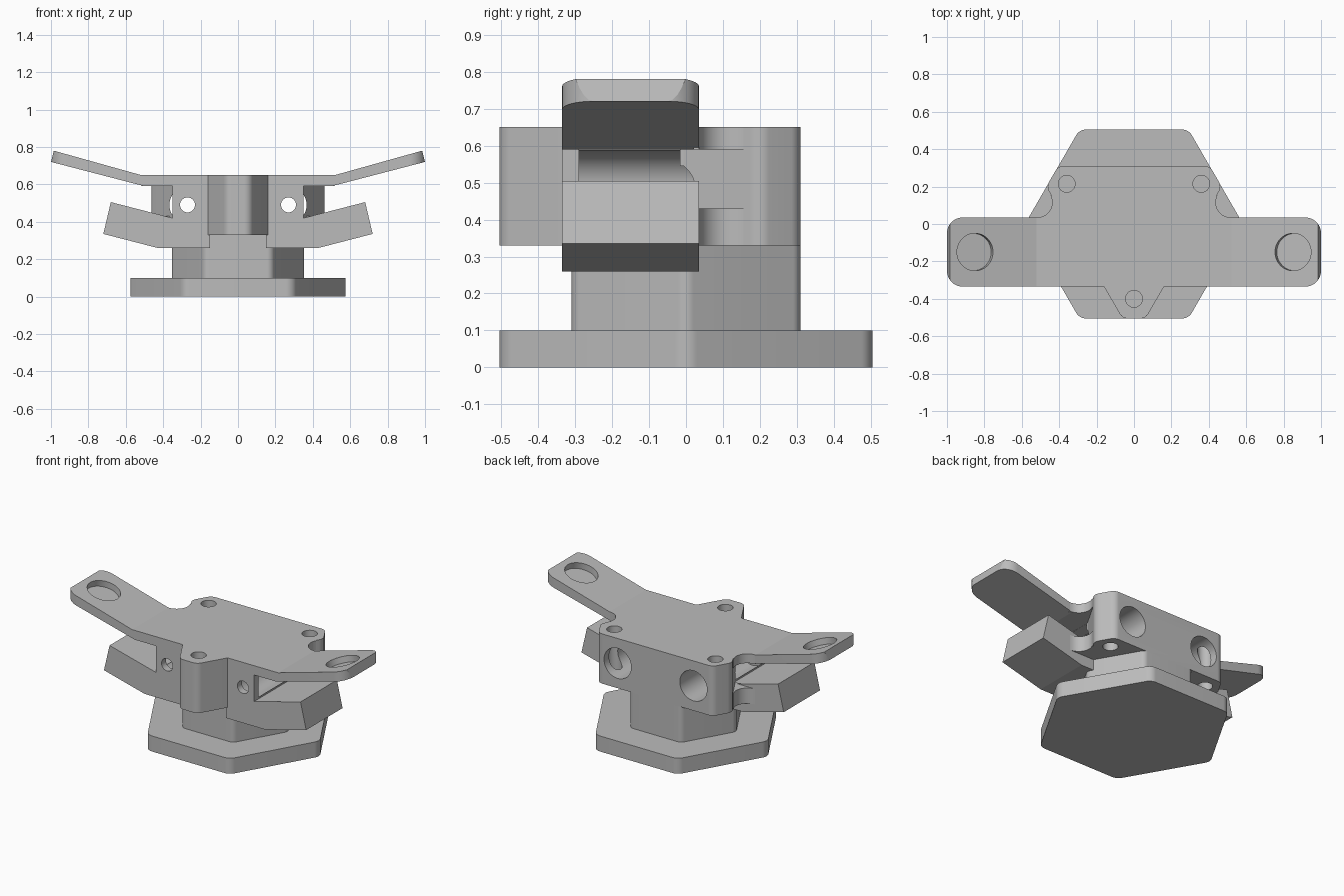
import bpy, bmesh, math
from mathutils import Vector, Matrix

if "Cube" in bpy.data.objects:
    bpy.data.objects.remove(bpy.data.objects["Cube"], do_unlink=True)

grey = bpy.data.materials.new("plain_grey")
grey.use_nodes = True
COLOUR = (0.5, 0.5, 0.5, 1)
grey.diffuse_color = COLOUR
grey.node_tree.nodes["Principled BSDF"].inputs["Base Color"].default_value = COLOUR


def finish_mesh(name, bm):
    bmesh.ops.recalc_face_normals(bm, faces=bm.faces)
    mesh = bpy.data.meshes.new(name)
    bm.to_mesh(mesh)
    bm.free()
    mesh.materials.append(grey)
    obj = bpy.data.objects.new(name, mesh)
    bpy.context.collection.objects.link(obj)
    return obj


def prism(name, outline, low, high, along_y=False):
    """Extrude an outline: a plan along z, or a front profile along y."""
    bm = bmesh.new()
    place = (lambda p, d: (p[0], d, p[1])) if along_y else (lambda p, d: (p[0], p[1], d))
    face = bm.faces.new([bm.verts.new(place(p, low)) for p in outline])
    out = bmesh.ops.extrude_face_region(bm, geom=[face])
    shift = Vector(place((0, 0), high - low))
    bmesh.ops.translate(bm, vec=shift, verts=[v for v in out["geom"] if isinstance(v, bmesh.types.BMVert)])
    return finish_mesh(name, bm)


def cylinder(name, centre, radius, length, turn):
    bm = bmesh.new()
    bmesh.ops.create_cone(bm, cap_ends=True, segments=48, radius1=radius, radius2=radius,
                          depth=length, matrix=Matrix.Translation(centre) @ turn)
    return finish_mesh(name, bm)


def rounded(corners, radius, steps=10):
    """Round every corner of a convex outline."""
    points = []
    for i, corner in enumerate(corners):
        c = Vector(corner)
        a = (Vector(corners[i - 1]) - c).normalized()
        b = (Vector(corners[(i + 1) % len(corners)]) - c).normalized()
        half = a.angle(b) / 2
        centre = c + (a + b).normalized() * radius / math.sin(half)
        start = c + a * radius / math.tan(half) - centre
        end = c + b * radius / math.tan(half) - centre
        sweep = math.pi - 2 * half
        for k in range(steps + 1):
            t = k / steps
            points.append(centre + (start * math.sin((1 - t) * sweep) + end * math.sin(t * sweep)) / math.sin(sweep))
    return points


def mirrored(half):
    return half + [(-x, y) for x, y in reversed(half)]


def combine(target, tool, operation):
    mod = target.modifiers.new("combine", "BOOLEAN")
    mod.operation, mod.solver, mod.object = operation, "EXACT", tool
    graph = bpy.context.evaluated_depsgraph_get()
    mesh = bpy.data.meshes.new_from_object(target.evaluated_get(graph))
    target.modifiers.clear()
    target.data = mesh
    bpy.data.objects.remove(tool, do_unlink=True)


def hexagon(apothem):
    r = apothem / math.cos(math.pi / 6)
    return [(r * math.cos(i * math.pi / 3), r * math.sin(i * math.pi / 3)) for i in range(6)]


# Foot and neck
base = prism("base_plate", rounded(hexagon(0.505), 0.06), 0, 0.1)
neck = prism("neck", rounded(hexagon(0.31), 0.04), 0.1, 0.33)

# Arms: front profile with upper and lower wings, ends rounded in plan
profile = mirrored([(0.52, 0.65), (0.985, 0.78), (1, 0.72), (0.5, 0.59), (0.35, 0.59), (0.35, 0.42),
                    (0.68, 0.505), (0.72, 0.335), (0.43, 0.26), (0.15, 0.26), (0.15, 0.33)])
bracket = prism("winged_bracket", profile, -0.335, 0.035, along_y=True)
ends = rounded([(1, -0.335), (1, 0.035), (-1, 0.035), (-1, -0.335)], 0.085)
combine(bracket, prism("end_rounding", ends, 0, 1), "INTERSECT")

# Three-cornered body
plan = mirrored([(0.062, -0.505), (0.469, 0.2), (0.405, 0.31)])
combine(bracket, prism("body", rounded(plan, 0.05), 0.33, 0.65), "UNION")

# Fillets where the wings meet the back of the body
for side in (1, -1):
    arc = [math.radians(270 - 12 * k) for k in range(11)]
    web = [(0.36, 0.02), (0.517, 0.02)]
    web += [(0.517 + 0.08 * math.cos(t), 0.115 + 0.08 * math.sin(t)) for t in arc] + [(0.4, 0.12)]
    web = [(side * x, y) for x, y in web]
    for low, high in ((0.59, 0.65), (0.33, 0.43)):
        combine(bracket, prism("fillet", web, low, high), "UNION")

# Holes, counterbores, side recesses and wing pockets
upright = Matrix.Identity(4)
lying = Matrix.Rotation(math.pi / 2, 4, "X")
cuts = [cylinder("screw_hole", (0, -0.4, 0.5), 0.045, 0.6, upright)]
for side in (1, -1):
    tilt = Matrix.Rotation(math.radians(-15 * side), 4, "Y")
    slot = [(side * x, z) for x, z in ((0.27, 0.43), (0.37, 0.43), (0.37, 0.589), (0.27, 0.589))]
    cuts += [
        cylinder("screw_hole", (side * 0.36, 0.215, 0.5), 0.045, 0.6, upright),
        cylinder("bolt_hole", (side * 0.27, -0.2, 0.49), 0.04, 0.5, lying),
        cylinder("counterbore", (side * 0.27, 0.055, 0.49), 0.097, 0.69, lying),
        prism("recess", slot, -0.29, -0.016, along_y=True),
        cylinder("pocket", (side * 0.85, -0.15, 0.742), 0.1, 0.08, tilt),
    ]
for cut in cuts:
    combine(bracket, cut, "DIFFERENCE")

# Smooth curved walls, keep creases sharp
bpy.ops.object.select_all(action="DESELECT")
for part in (base, neck, bracket):
    part.select_set(True)
bpy.context.view_layer.objects.active = bracket
bpy.ops.object.shade_smooth_by_angle(angle=math.radians(13))
